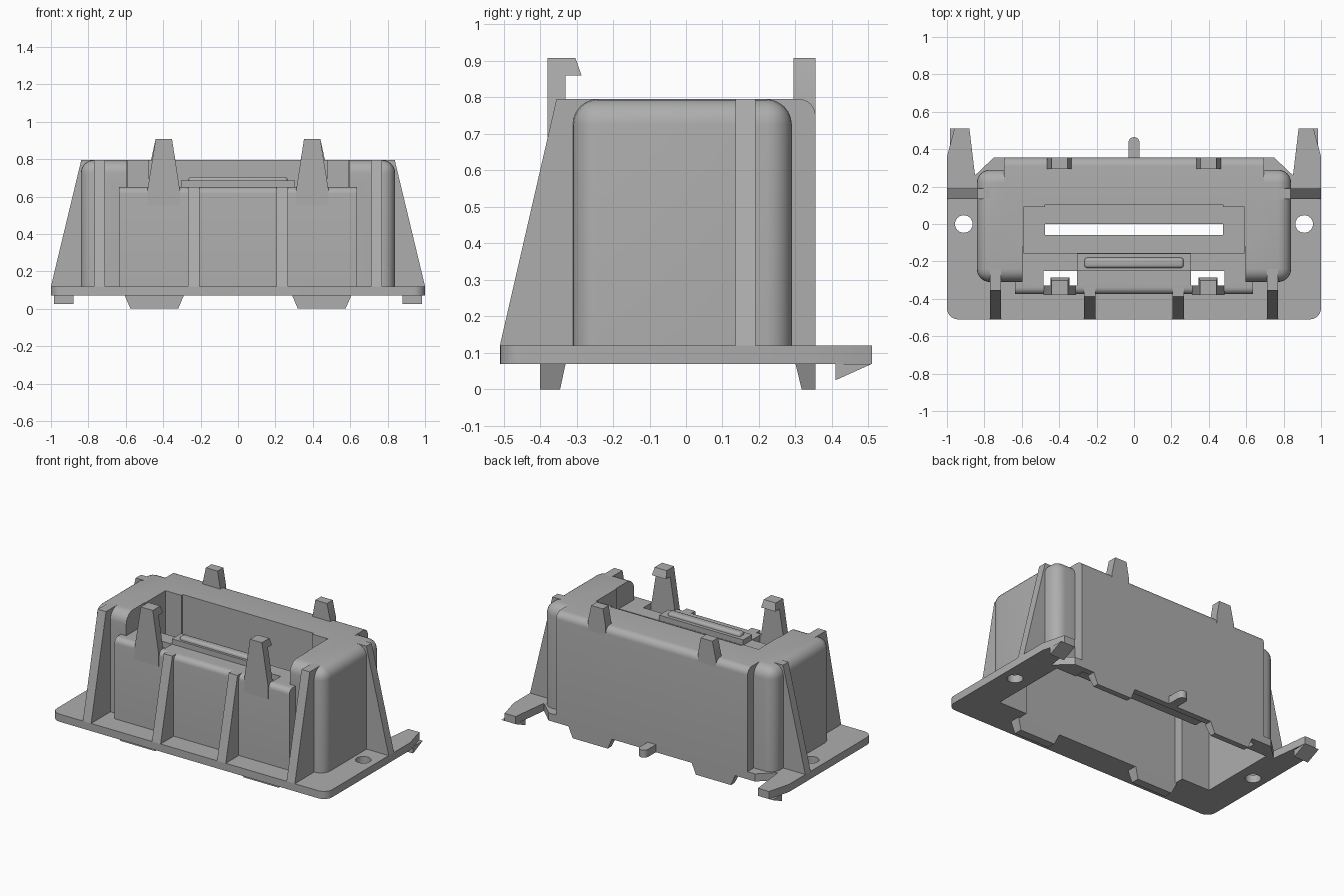
import bpy, bmesh, math
from mathutils import Vector

cube = bpy.data.objects.get("Cube")
if cube:
    bpy.data.objects.remove(cube)

mat = bpy.data.materials.new("matte grey plastic")
mat.use_nodes = True
GREY = (0.42, 0.42, 0.42, 1)
mat.diffuse_color = GREY
mat.node_tree.nodes["Principled BSDF"].inputs["Base Color"].default_value = GREY


def finish(name, bm):
    bmesh.ops.recalc_face_normals(bm, faces=bm.faces)
    me = bpy.data.meshes.new(name)
    bm.to_mesh(me)
    bm.free()
    me.materials.append(mat)
    ob = bpy.data.objects.new(name, me)
    bpy.context.collection.objects.link(ob)
    return ob


def prism(name, pts, axis, a, b):
    """Extrude a 2D outline along an axis from a to b."""
    put = {"x": lambda p, t: (t, p[0], p[1]),
           "y": lambda p, t: (p[0], t, p[1]),
           "z": lambda p, t: (p[0], p[1], t)}[axis]
    bm = bmesh.new()
    lo = [bm.verts.new(put(p, a)) for p in pts]
    hi = [bm.verts.new(put(p, b)) for p in pts]
    n = len(pts)
    bm.faces.new(lo)
    bm.faces.new(hi)
    for i in range(n):
        bm.faces.new((lo[i], lo[(i + 1) % n], hi[(i + 1) % n], hi[i]))
    return finish(name, bm)


def box(name, x, y, z, radius=0, rule=None, segments=6):
    """Box from ranges; edges whose midpoint meets the rule are rounded."""
    bm = bmesh.new()
    bmesh.ops.create_cube(bm, size=1)
    for v in bm.verts:
        v.co = Vector([r[0] if c < 0 else r[1] for c, r in zip(v.co, (x, y, z))])
    if radius:
        picked = [e for e in bm.edges if rule((e.verts[0].co + e.verts[1].co) / 2)]
        bmesh.ops.bevel(bm, geom=picked, offset=radius, segments=segments,
                        profile=0.5, affect='EDGES')
    return finish(name, bm)


def frustum(name, low, high):
    """Tapered block between two rectangles (x0, x1, y0, y1, z)."""
    bm = bmesh.new()
    rings = [[bm.verts.new(c) for c in ((r[0], r[2], r[4]), (r[1], r[2], r[4]),
                                        (r[1], r[3], r[4]), (r[0], r[3], r[4]))]
             for r in (low, high)]
    for ring in rings:
        bm.faces.new(ring)
    for i in range(4):
        j = (i + 1) % 4
        bm.faces.new((rings[0][i], rings[0][j], rings[1][j], rings[1][i]))
    return finish(name, bm)


def combine(ob, tool, op='DIFFERENCE'):
    mod = ob.modifiers.new("combine", 'BOOLEAN')
    mod.operation, mod.solver, mod.object = op, 'EXACT', tool
    bpy.context.view_layer.update()
    graph = bpy.context.evaluated_depsgraph_get()
    mesh = bpy.data.meshes.new_from_object(ob.evaluated_get(graph))
    ob.modifiers.clear()
    ob.data = mesh
    bpy.data.objects.remove(tool)


def sym(v):
    return (-v, v)


def span(s, a, b):
    return tuple(sorted((s * a, s * b)))


SIDES = ((1, "left"), (-1, "right"))
TOP, DECK, FLOOR, LEDGE = 0.795, 0.12, 0.07, 0.65

# Housing: rounded body, flat back block and front bay
housing = box("housing", sym(0.84), (-0.31, 0.29), (0.09, TOP), 0.07,
              lambda m: m.z > 0.1)
combine(housing, box("back_block", sym(0.695), (0, 0.355), (FLOOR, TOP), 0.045,
                     lambda m: m.z > 0.7 and m.y > 0.3), 'UNION')
combine(housing, box("front_bay", sym(0.635), (-0.375, -0.2), (0.09, LEDGE), 0.035,
                     lambda m: m.z > 0.6 and m.y < -0.3), 'UNION')


# Hollow inside, kept clear of the sunken pocket and ledge
def cavity(bottom):
    tool = box("cavity", sym(0.8), (-0.27, 0.25), (bottom, 0.755))
    combine(tool, box("back_cavity", sym(0.655), (0, 0.315), (bottom, 0.755)), 'UNION')
    combine(tool, box("bay_cavity", sym(0.595), (-0.335, -0.2), (bottom, 0.61)), 'UNION')
    return tool


hollow = cavity(-0.1)
combine(hollow, box("ledge_keep", sym(0.63), (-0.5, 0.125), (0.61, 0.9)))
combine(hollow, box("pocket_keep", sym(0.63), (-0.19, 0.125), (0.41, 0.7)))
combine(housing, hollow)

# Pocket, front opening, slot and holes behind the clips
combine(housing, box("front_opening", sym(0.595), (-0.6, -0.12), (LEDGE, 1)))
combine(housing, box("pocket", sym(0.59), (-0.155, 0.09), (0.45, 1)))
combine(housing, box("pocket_notch", sym(0.475), (0.05, 0.105), (0.45, 1)))
combine(housing, box("slot", sym(0.475), (-0.06, 0), (0.3, 0.6)))
for s, side in SIDES:
    combine(housing, box("clip_hole", span(s, 0.305, 0.485), (-0.33, -0.25), (0.5, 0.8)))

# Base plate with rounded front corners and tapered rear arms
half = [(0.94 + 0.06 * math.sin(a), -0.45 - 0.06 * math.cos(a))
        for a in (i * math.pi / 12 for i in range(7))]
half += [(1, 0.36), (0.96, 0.51), (0.88, 0.51), (0.85, 0.26), (0.75, 0.355)]
outline = half + [(-x, y) for x, y in reversed(half)]
plate = prism("base_plate", outline, "z", FLOOR, DECK)
combine(plate, cavity(-0.1))
for s, side in SIDES:
    ring = [(s * 0.91 + 0.047 * math.cos(i * math.pi / 12), 0.047 * math.sin(i * math.pi / 12))
            for i in range(24)]
    combine(plate, prism("screw_hole", ring, "z", 0, 0.2))

for s, side in SIDES:
    # Stiffening ribs
    prism(side + "_outer_front_rib", [(-0.51, DECK), (-0.355, TOP), (-0.24, TOP),
          (-0.275, 0.74), (-0.275, DECK)], "x", *span(s, 0.71, 0.77))
    prism(side + "_inner_front_rib", [(-0.51, DECK), (-0.388, LEDGE), (-0.335, LEDGE),
          (-0.345, DECK)], "x", *span(s, 0.205, 0.268))
    prism(side + "_side_rib", [(s, DECK), (s * 0.838, TOP), (s * 0.77, TOP),
          (s * 0.81, 0.74), (s * 0.81, DECK)], "y", 0.135, 0.19)
    # Front snap clip: tapered stem with a hooked head
    clip = prism(side + "_front_clip", [(-0.38, 0.55), (-0.38, 0.908), (-0.303, 0.908),
                 (-0.286, 0.86), (-0.33, 0.86), (-0.33, 0.55)], "x", *span(s, 0.28, 0.52))
    taper = [(s * x, z) for x, z in ((0.31, 0.55), (0.31, 0.63), (0.353, 0.908),
             (0.44, 0.908), (0.485, 0.63), (0.485, 0.55))]
    combine(clip, prism("taper", taper, "y", -0.5, -0.2), 'INTERSECT')
    # Back tab
    tab = [(s * x, z) for x, z in ((0.335, 0.74), (0.335, TOP), (0.355, 0.908),
           (0.44, 0.908), (0.465, TOP), (0.465, 0.74))]
    prism(side + "_back_tab", tab, "y", 0.295, 0.355)
    # Feet under the plate
    wide, narrow = span(s, 0.29, 0.605), span(s, 0.32, 0.575)
    frustum(side + "_front_foot", wide + (-0.4, -0.33, FLOOR), narrow + (-0.4, -0.345, 0))
    frustum(side + "_back_foot", wide + (0.3, 0.355, FLOOR), narrow + (0.317, 0.355, 0))
    # Hook below each rear arm
    prism(side + "_arm_hook", [(0.41, FLOOR), (0.51, FLOOR), (0.41, 0.025)],
          "x", *span(s, 0.88, 0.985))

# Raised bar on the ledge
box("ledge_step", sym(0.305), (-0.25, -0.158), (0.63, 0.685))
box("ledge_bar", sym(0.265), (-0.235, -0.18), (0.64, 0.705), 0.015,
    lambda m: m.z > 0.65, 3)

# Rear locating pin with a round end
tip = [(0.03 * math.cos(i * math.pi / 8), 0.435 + 0.03 * math.sin(i * math.pi / 8))
       for i in range(9)]
prism("rear_pin", [(-0.03, 0.34), (0.03, 0.34)] + tip, "z", FLOOR, DECK)

# Smooth the rounded edges, keep the flat faces crisp
bpy.ops.object.select_all(action='DESELECT')
for ob in bpy.context.collection.objects:
    if ob.type == 'MESH' and mat.name in ob.data.materials:
        ob.select_set(True)
        bpy.context.view_layer.objects.active = ob
bpy.ops.object.shade_smooth_by_angle(angle=math.radians(30))
